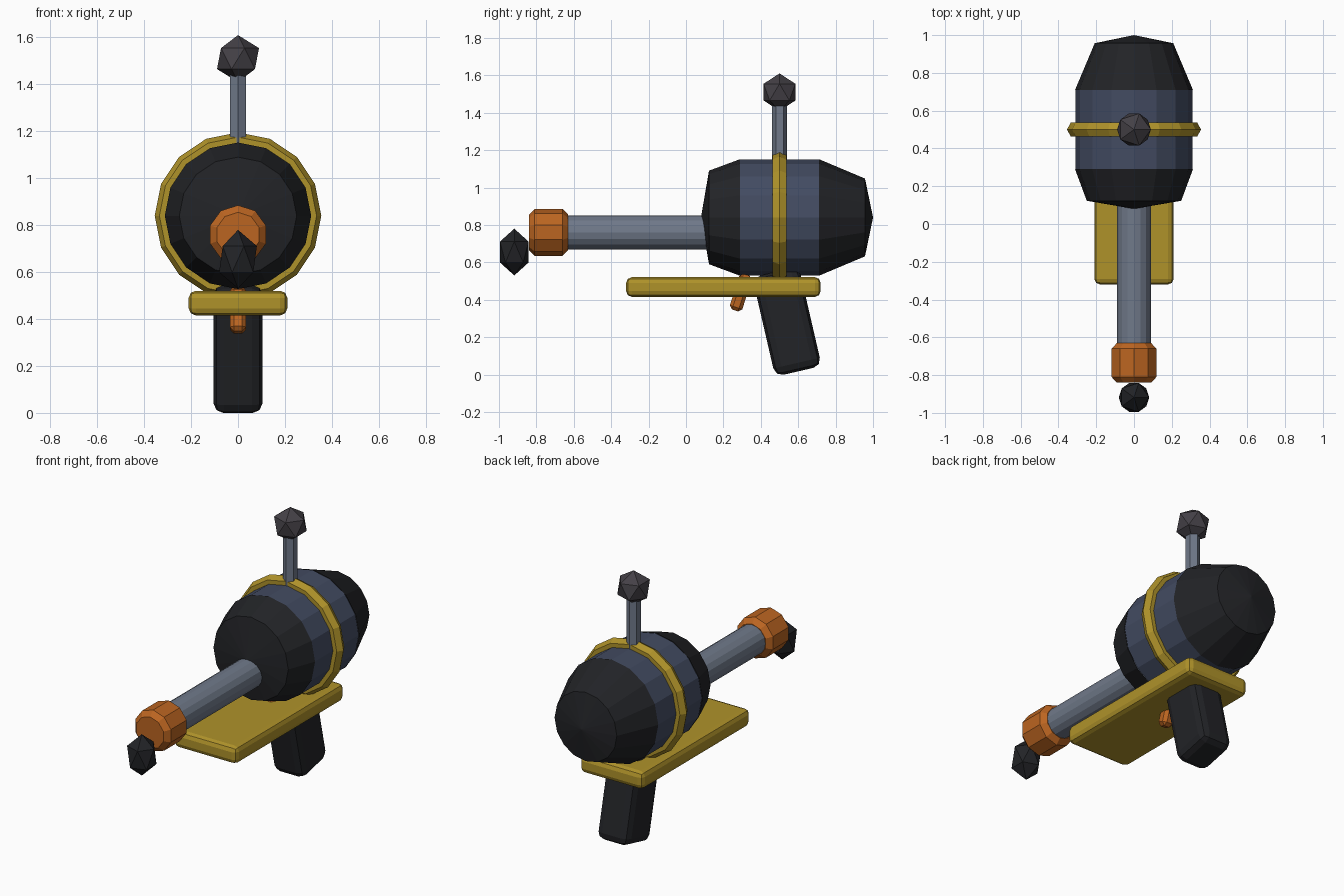
import bpy, bmesh, math
from mathutils import Matrix, Vector

if "Cube" in bpy.data.objects:
    bpy.data.objects.remove(bpy.data.objects["Cube"])


def mat(name, r, g, b):
    m = bpy.data.materials.new(name)
    m.diffuse_color = (r, g, b, 1)
    m.use_nodes = True
    m.node_tree.nodes["Principled BSDF"].inputs["Base Color"].default_value = m.diffuse_color
    return m


BLACK = mat("black", 0.016, 0.017, 0.02)
BLUE = mat("blue", 0.055, 0.07, 0.12)
GOLD = mat("gold", 0.43, 0.29, 0.023)
ORANGE = mat("orange", 0.50, 0.13, 0.015)
STEEL = mat("steel", 0.16, 0.19, 0.25)
GREY = mat("dark_grey", 0.058, 0.052, 0.062)


def finish(name, bm, material, loc=(0, 0, 0), tilt=0):
    bmesh.ops.recalc_face_normals(bm, faces=bm.faces)
    me = bpy.data.meshes.new(name)
    bm.to_mesh(me)
    bm.free()
    me.materials.append(material)
    ob = bpy.data.objects.new(name, me)
    ob.location = loc
    ob.rotation_euler.x = math.radians(tilt)
    bpy.context.collection.objects.link(ob)
    return ob


def lathe(name, profile, z, sides, material):
    """Revolve (y, radius) points around a y-directed axis at height z."""
    bm = bmesh.new()
    verts = [bm.verts.new((0, y, r)) for y, r in profile]
    edges = [bm.edges.new(p) for p in zip(verts, verts[1:])]
    bmesh.ops.spin(bm, geom=verts + edges, cent=(0, 0, 0), axis=(0, 1, 0),
                   angle=math.tau, steps=sides, use_duplicate=False)
    bmesh.ops.remove_doubles(bm, verts=bm.verts, dist=1e-4)
    return finish(name, bm, material, (0, 0, z))


def box(name, size, loc, tilt, bevel, segments, material):
    bm = bmesh.new()
    bmesh.ops.create_cube(bm, size=1)
    bmesh.ops.scale(bm, vec=size, verts=bm.verts)
    bmesh.ops.bevel(bm, geom=bm.edges[:], offset=bevel, segments=segments,
                    profile=0.5, affect='EDGES')
    return finish(name, bm, material, loc, tilt)


def gem(name, size, loc, material):
    bm = bmesh.new()
    bmesh.ops.create_icosphere(bm, subdivisions=1, radius=1)
    bmesh.ops.scale(bm, vec=size, verts=bm.verts)
    return finish(name, bm, material, loc)


# Tank body: blue band with black tapered ends
lathe("tank_band", [(0.29, 0.31), (0.71, 0.31)], 0.84, 16, BLUE)
lathe("tank_front", [(0.08, 0), (0.123, 0.25), (0.29, 0.312)], 0.84, 16, BLACK)
lathe("tank_rear", [(0.71, 0.312), (0.957, 0.208), (1.0, 0)], 0.84, 16, BLACK)

# Gold hoop with a hexagonal section
hoop = [(0.5 + 0.042 * math.sin(a), 0.315 + 0.04 * math.cos(a))
        for a in (i * math.tau / 6 for i in range(7))]
lathe("tank_hoop", hoop, 0.84, 16, GOLD)

# Barrel and nozzle
lathe("barrel", [(-0.66, 0), (-0.66, 0.09), (0.13, 0.09), (0.13, 0)], 0.76, 16, STEEL)
lathe("nozzle", [(-0.84, 0), (-0.84, 0.095), (-0.81, 0.125), (-0.66, 0.125),
                 (-0.63, 0.095), (-0.63, 0)], 0.76, 10, ORANGE)
gem("nozzle_drop", (0.09, 0.09, 0.125), (0, -0.918, 0.655), BLACK)

# Antenna
bm = bmesh.new()
bmesh.ops.create_cone(bm, cap_ends=True, segments=6, radius1=0.04, radius2=0.04,
                      depth=0.33, matrix=Matrix.Rotation(math.pi / 6, 4, 'Z'))
if max(v.co.y for v in bm.verts) < 0.039:
    bmesh.ops.rotate(bm, verts=bm.verts, cent=Vector(), matrix=Matrix.Rotation(math.pi / 6, 3, 'Z'))
finish("antenna_rod", bm, STEEL, (0, 0.5, 1.295))
gem("antenna_ball", (0.1, 0.1, 0.1), (0, 0.5, 1.51), GREY)

# Base plate, grip and trigger
box("base_plate", (0.42, 1.04, 0.105), (0, 0.2, 0.468), 0, 0.03, 2, GOLD)
box("grip", (0.21, 0.255, 0.545), (0, 0.54, 0.283), 13, 0.045, 2, BLACK)
box("trigger", (0.07, 0.07, 0.2), (0, 0.293, 0.438), -18, 0.018, 1, ORANGE)
